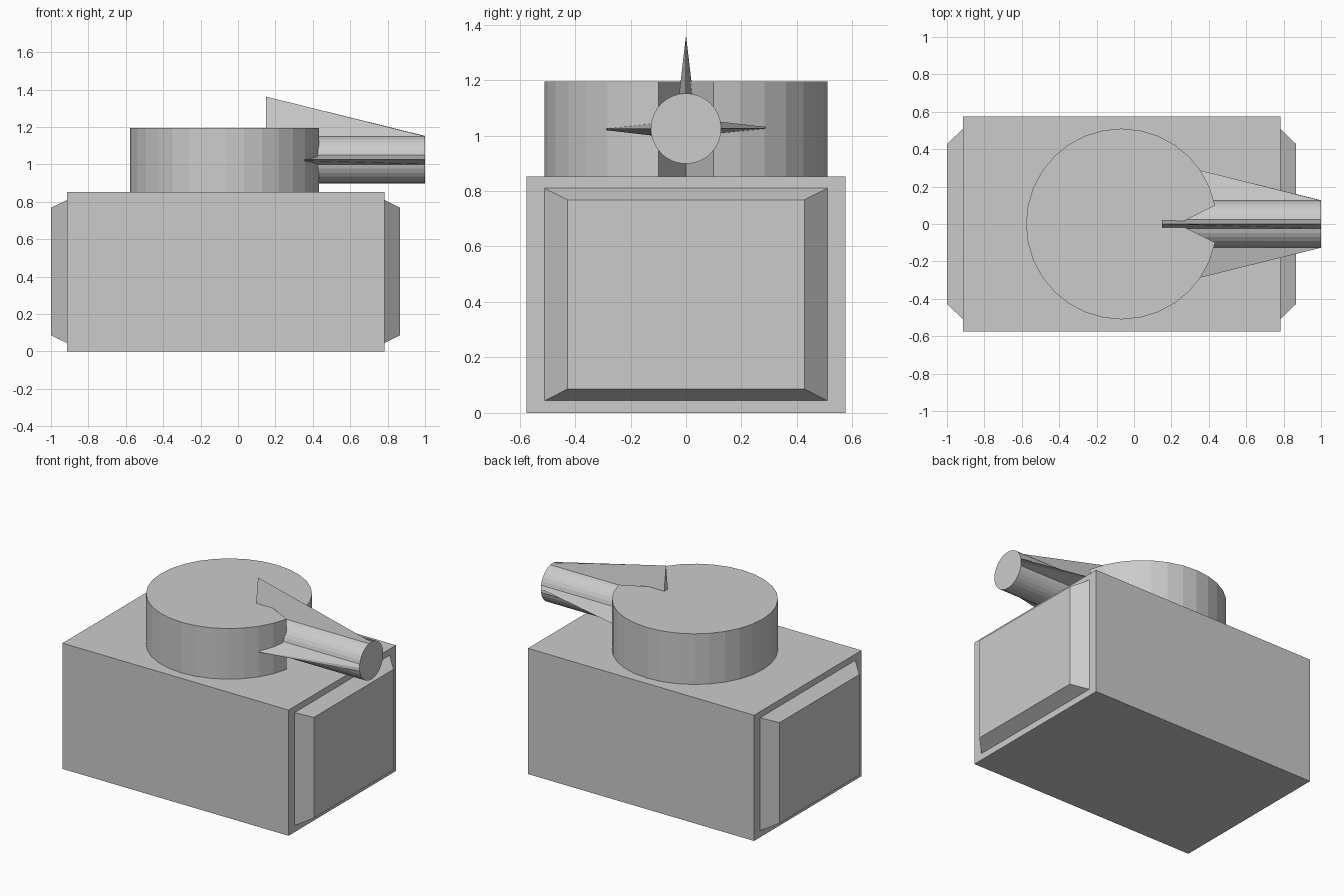
import bpy, bmesh
from math import sin, cos, tau

if "Cube" in bpy.data.objects:
    bpy.data.objects.remove(bpy.data.objects["Cube"])

SIDES = 32


def make_object(name, bm):
    bmesh.ops.recalc_face_normals(bm, faces=bm.faces)
    mesh = bpy.data.meshes.new(name)
    bm.to_mesh(mesh)
    bm.free()
    obj = bpy.data.objects.new(name, mesh)
    bpy.context.collection.objects.link(obj)
    return obj


def loft(name, start, end):
    """Join two matching loops of points and cap both ends."""
    bm = bmesh.new()
    a = [bm.verts.new(p) for p in start]
    b = [bm.verts.new(p) for p in end]
    for i in range(len(a)):
        j = (i + 1) % len(a)
        bm.faces.new((a[i], a[j], b[j], b[i]))
    bm.faces.new(a[::-1])
    bm.faces.new(b)
    return make_object(name, bm)


def rect(x, half_y, z0, z1):
    return [(x, -half_y, z0), (x, half_y, z0), (x, half_y, z1), (x, -half_y, z1)]


# Main box and its bevelled end panels
X0, X1 = -0.913, 0.782
loft("body", rect(X0, 0.575, 0, 0.852), rect(X1, 0.575, 0, 0.852))
for name, x, out in (("left_panel", X0, -0.087), ("right_panel", X1, 0.085)):
    loft(name, rect(x, 0.51, 0.044, 0.81), rect(x + out, 0.427, 0.086, 0.768))

# Round turret, with the front vertex pulled in to form a notch
CX, R = -0.067, 0.51
outline = [(CX + R * cos(tau * i / SIDES), R * sin(tau * i / SIDES)) for i in range(SIDES)]
outline[0] = (0.235, 0)
loft("turret", [(x, y, 0.852) for x, y in outline], [(x, y, 1.195) for x, y in outline])


# Barrel, with three rear vertices pulled out into tapering fins
def barrel_ring(x, fin_radius):
    ring = []
    for i in range(SIDES):
        r = fin_radius if i in (0, SIDES // 4, SIDES // 2) else 0.127
        ring.append((x, r * cos(tau * i / SIDES), 1.025 + r * sin(tau * i / SIDES)))
    return ring


loft("barrel", barrel_ring(0.15, 0.337), barrel_ring(1.0, 0.127))
